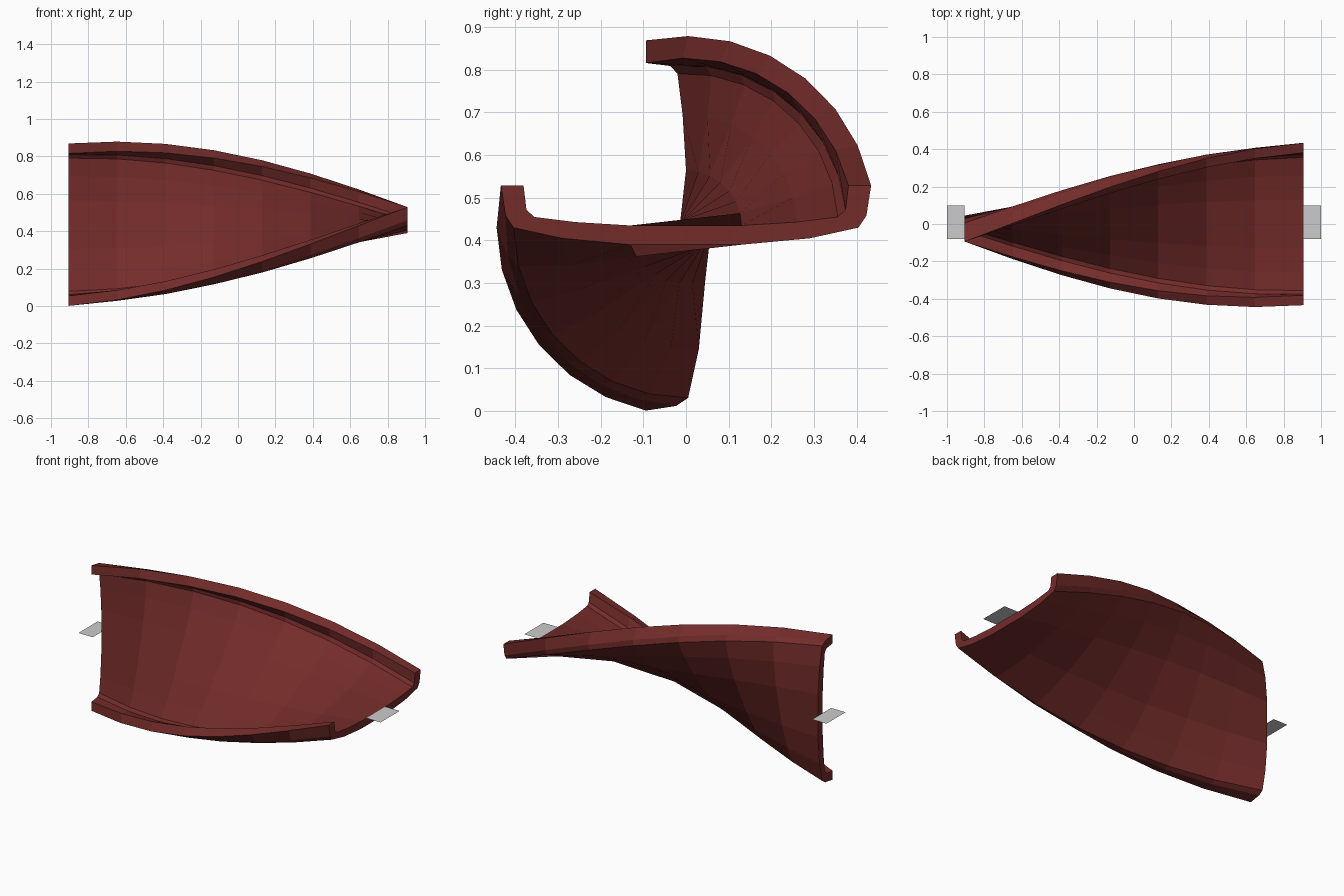
import bpy, bmesh, math

if "Cube" in bpy.data.objects:
    bpy.data.objects.remove(bpy.data.objects["Cube"])

LENGTH, STEPS, CENTRE_Z = 1.81, 7, 0.435

# half of the bowed channel section (u = across, v = towards the flange tips)
outer_half = [(0.13, -0.045), (0.29, -0.03), (0.404, -0.005), (0.423, 0.023), (0.434, 0.094)]
inner_half = [(0.13, 0.0), (0.26, 0.008), (0.356, 0.02), (0.374, 0.037), (0.381, 0.094)]


def mirrored(half):
    return [(-u, v) for u, v in reversed(half)] + half


def make_object(name, bm, colour=None):
    bmesh.ops.recalc_face_normals(bm, faces=bm.faces)
    mesh = bpy.data.meshes.new(name)
    bm.to_mesh(mesh)
    bm.free()
    obj = bpy.data.objects.new(name, mesh)
    bpy.context.collection.objects.link(obj)
    if colour:
        mat = bpy.data.materials.new(name + "_paint")
        mat.diffuse_color = colour
        mat.use_nodes = True
        mat.node_tree.nodes["Principled BSDF"].inputs["Base Color"].default_value = mat.diffuse_color
        mesh.materials.append(mat)
    return obj


# twisted channel: section swept along x, turning a quarter turn
outer, inner = mirrored(outer_half), mirrored(inner_half)
profile = outer + inner[::-1]
n, half = len(profile), len(outer)
bm = bmesh.new()
rings = []
for i in range(STEPS + 1):
    t = i / STEPS
    a = math.radians(90) * (1 - t)
    c, s = math.cos(a), math.sin(a)
    rings.append([bm.verts.new((LENGTH * (t - 0.5), u * c - v * s, CENTRE_Z + u * s + v * c))
                  for u, v in profile])
for r0, r1 in zip(rings, rings[1:]):
    for j in range(n):
        k = (j + 1) % n
        bm.faces.new((r0[j], r0[k], r1[k], r1[j]))
# end caps
for ring in (rings[0], rings[-1]):
    for j in range(half - 1):
        bm.faces.new((ring[j], ring[j + 1], ring[n - 2 - j], ring[n - 1 - j]))
make_object("twisted_channel", bm, (0.17, 0.025, 0.023, 1))

# flat tabs beyond each end
for name, x0, x1 in (("left_tab", -1.0, -0.905), ("right_tab", 0.905, 1.0)):
    bm = bmesh.new()
    bm.faces.new([bm.verts.new((x, y, CENTRE_Z)) for x, y in
                  ((x0, -0.08), (x1, -0.08), (x1, 0.1), (x0, 0.1))])
    make_object(name, bm)
